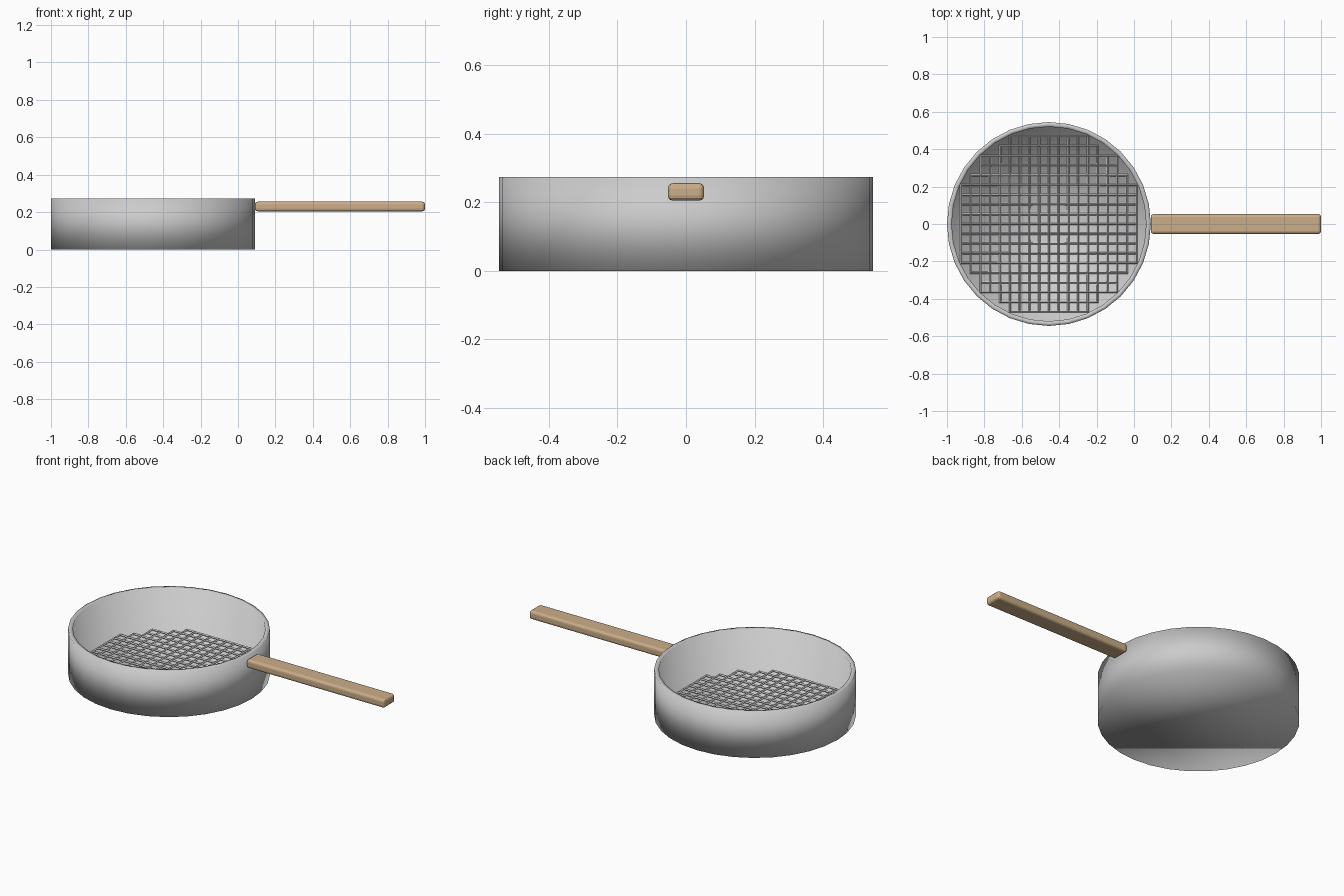
import bpy, bmesh, math

if "Cube" in bpy.data.objects:
    bpy.data.objects.remove(bpy.data.objects["Cube"])

CX, R, RI, H, FLOOR = -0.455, 0.545, 0.52, 0.273, 0.026
SIDES = 32


def finish(bm, name):
    bmesh.ops.recalc_face_normals(bm, faces=bm.faces)
    mesh = bpy.data.meshes.new(name)
    bm.to_mesh(mesh)
    bm.free()
    obj = bpy.data.objects.new(name, mesh)
    bpy.context.collection.objects.link(obj)
    return obj


# Pan body: rings joined from the underside, over the rim, down to the floor
bm = bmesh.new()
rings = []
for r, z in [(R, 0), (R, H), (RI, H), (RI, FLOOR)]:
    rings.append([bm.verts.new((CX + r * math.cos(2 * math.pi * k / SIDES),
                                r * math.sin(2 * math.pi * k / SIDES), z))
                  for k in range(SIDES)])
for a, b in zip(rings, rings[1:]):
    for k in range(SIDES):
        n = (k + 1) % SIDES
        bm.faces.new((a[k], a[n], b[n], b[k]))
bm.faces.new(rings[0])
bm.faces.new(rings[-1])
for f in bm.faces:
    f.smooth = True
finish(bm, "pan_body")

# Raised floor grid: square cells that fit in the circle, turned into bars
CELL = 0.052
bm = bmesh.new()
points = {}


def point(i, j):
    if (i, j) not in points:
        points[i, j] = bm.verts.new((CX + i * CELL, j * CELL, FLOOR + 0.006))
    return points[i, j]


for i in range(-9, 9):
    for j in range(-9, 9):
        if max(-i, i + 1) ** 2 + max(-j, j + 1) ** 2 < 100:
            bm.faces.new((point(i, j), point(i + 1, j),
                          point(i + 1, j + 1), point(i, j + 1)))
grid = finish(bm, "floor_grid")
wire = grid.modifiers.new("bars", 'WIREFRAME')
wire.thickness = 0.012
wire.use_even_offset = True
wire.use_boundary = True

# Wooden handle with rounded edges
bpy.ops.mesh.primitive_cube_add(size=1, location=(0.545, 0, 0.230))
handle = bpy.context.object
handle.name = "handle"
handle.scale = (0.91, 0.106, 0.051)
bpy.ops.object.transform_apply(location=False, rotation=False, scale=True)
bev = handle.modifiers.new("rounding", 'BEVEL')
bev.width = 0.015
bev.segments = 3
wood = bpy.data.materials.new("wood")
wood.diffuse_color = (0.60, 0.42, 0.25, 1)
wood.use_nodes = True
wood.node_tree.nodes["Principled BSDF"].inputs["Base Color"].default_value = wood.diffuse_color
handle.data.materials.append(wood)
